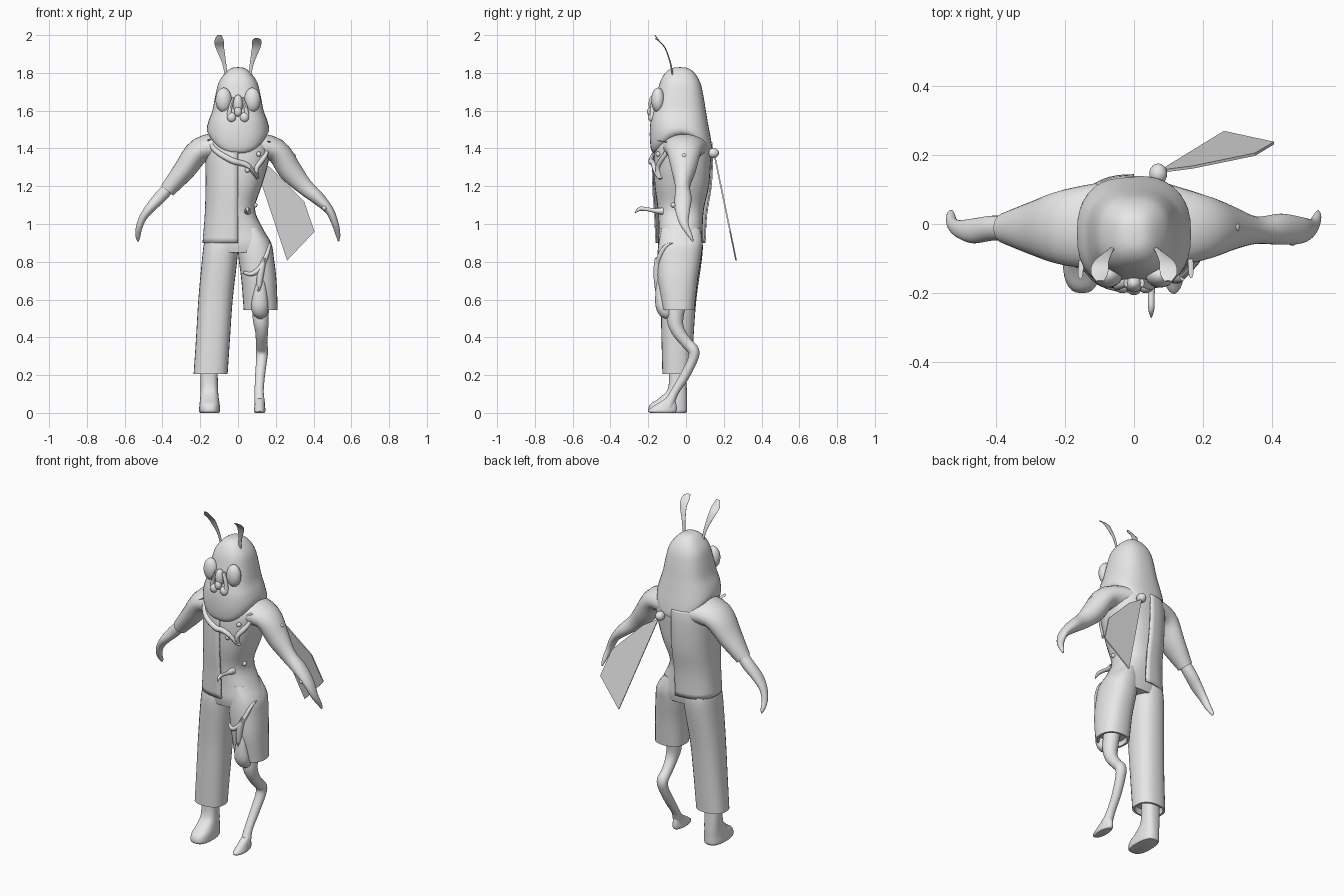
import bpy, bmesh, math
from mathutils import Vector
from mathutils.bvhtree import BVHTree

X, Y, Z = Vector((1, 0, 0)), Vector((0, 1, 0)), Vector((0, 0, 1))
grey = bpy.data.materials.new("plain_grey")
grey.diffuse_color = (0.8, 0.8, 0.8, 1)


def finish(name, bm, angle=40):
    bmesh.ops.recalc_face_normals(bm, faces=bm.faces)
    me = bpy.data.meshes.new(name)
    bm.to_mesh(me)
    bm.free()
    me.materials.append(grey)
    ob = bpy.data.objects.new(name, me)
    bpy.context.collection.objects.link(ob)
    bpy.ops.object.select_all(action='DESELECT')
    ob.select_set(True)
    bpy.context.view_layer.objects.active = ob
    bpy.ops.object.shade_smooth_by_angle(angle=math.radians(angle))
    return ob


def smooth_rows(rows, steps):
    """Catmull-Rom through tuples of numbers."""
    out = []
    for i in range(len(rows) - 1):
        p0, p1, p2 = rows[max(i - 1, 0)], rows[i], rows[i + 1]
        p3 = rows[min(i + 2, len(rows) - 1)]
        for s in range(steps):
            t = s / steps
            out.append([0.5 * (2 * b + (c - a) * t + (2 * a - 5 * b + 4 * c - d) * t * t
                               + (3 * b - a - 3 * c + d) * t ** 3)
                        for a, b, c, d in zip(p0, p1, p2, p3)])
    return out + [list(rows[-1])]


def loft(name, rows, depth=Y, side=None, power=2.0, sides=28, steps=4, arc=None, hem=False):
    """Skin rings (x, y, z, half side, half depth, rim drop); arc leaves the skin open."""
    rows = smooth_rows([tuple(r) + (0,) * (6 - len(r)) for r in rows], steps)
    if hem:  # turn the open end inwards
        x, y, z, a, b, d = rows[-1]
        p = Vector(rows[-1][:3]).lerp(Vector(rows[-2][:3]), 1.0)
        rows += [[x, y, z, a * .86, b * .86, d], [*p, a * .82, b * .82, d]]
    bm = bmesh.new()
    rings = []
    for i, (x, y, z, a, b, drop) in enumerate(rows):
        c = Vector((x, y, z))
        if side is None:
            j = min(i, len(rows) - 3) if hem else i
            t = Vector(rows[min(j + 1, len(rows) - 1)][:3]) - Vector(rows[max(j - 1, 0)][:3])
            ax = t.cross(depth).normalized()
        else:
            ax = side
        ring = []
        for k in range(sides + (1 if arc else 0)):
            g = arc[0] + (arc[1] - arc[0]) * k / sides if arc else 2 * math.pi * k / sides
            co, si = math.cos(g), math.sin(g)
            u = math.copysign(abs(co) ** (2 / power), co)
            v = math.copysign(abs(si) ** (2 / power), si)
            ring.append(bm.verts.new(c + ax * max(a, .0005) * u + depth * max(b, .0005) * v
                                     - Z * drop * abs(si) ** 1.5))
        rings.append(ring)
    for r, q in zip(rings, rings[1:]):
        n = len(r)
        for k in range(n - 1 if arc else n):
            bm.faces.new((r[k], r[(k + 1) % n], q[(k + 1) % n], q[k]))
    if not arc:
        bm.faces.new(rings[0])
        bm.faces.new(rings[-1])
    return finish(name, bm)


def stack(name, rows, **kw):
    """Horizontal rings given as (z, x0, x1, y0, y1[, rim drop])."""
    return loft(name, [((r[1] + r[2]) / 2, (r[3] + r[4]) / 2, r[0], (r[2] - r[1]) / 2,
                        (r[4] - r[3]) / 2, *r[5:]) for r in rows], side=X, **kw)


def ball(name, c, r):
    bm = bmesh.new()
    bmesh.ops.create_uvsphere(bm, u_segments=20, v_segments=12, radius=1)
    for v in bm.verts:
        v.co = Vector(c) + Vector(v.co[i] * r[i] for i in range(3))
    return finish(name, bm)


# Torso and one-sided jacket panel
torso = stack("torso", [
    (1.50, -.08, .08, -.10, .08), (1.46, -.145, .145, -.14, .12), (1.40, -.175, .17, -.165, .135),
    (1.30, -.165, .155, -.17, .13), (1.20, -.16, .125, -.166, .122), (1.08, -.16, .09, -.15, .095),
    (.98, -.165, .13, -.145, .088), (.90, -.175, .175, -.148, .088), (.85, -.17, .175, -.14, .08)],
    power=2.5)
jacket = stack("jacket_panel", [
    (1.43, -.16, .16, -.162, .135), (1.36, -.168, .168, -.175, .14), (1.20, -.168, .168, -.175, .132),
    (1.05, -.172, .172, -.165, .108), (.90, -.184, .184, -.158, .1)],
    power=2.5, arc=(math.pi / 2, math.pi * 1.5))
sol = jacket.modifiers.new("thickness", 'SOLIDIFY')
sol.thickness, sol.offset = .008, 0

# Trouser legs: one long, one cut off at the knee
stack("long_trouser_leg", [
    (.96, -.165, -.01, -.13, .075), (.90, -.18, .0, -.145, .088), (.82, -.19, -.003, -.148, .085),
    (.60, -.21, -.028, -.135, .055), (.40, -.222, -.042, -.13, .04), (.205, -.235, -.055, -.125, .03)],
    power=2.4, hem=True)
short = stack("short_trouser_leg", [
    (.98, .02, .12, -.13, .075), (.90, .0, .175, -.145, .088), (.82, .003, .19, -.152, .08),
    (.70, .018, .204, -.15, .062), (.545, .03, .21, -.125, .045)], power=2.4, hem=True)

# Human foot
stack("foot", [(.24, -.2, -.108, -.09, 0), (.13, -.198, -.106, -.095, .004),
               (.08, -.2, -.102, -.14, .006), (.045, -.204, -.097, -.19, .006),
               (.012, -.206, -.095, -.2, .006), (0, -.2, -.1, -.19, 0)], power=2.6)

# Insect leg and its foot
loft("insect_leg", [
    (.12, -.04, .62, .05, .045), (.12, -.058, .5, .044, .042), (.125, -.04, .43, .035, .034),
    (.125, .005, .37, .03, .03), (.128, .04, .33, .03, .032), (.125, .035, .28, .026, .029),
    (.116, -.01, .19, .025, .026), (.112, -.06, .11, .022, .024), (.115, -.088, .05, .028, .028),
    (.115, -.095, .015, .025, .028)], depth=X)
stack("insect_foot", [(.075, .092, .138, -.11, -.06), (.04, .088, .142, -.165, -.05),
                      (.012, .084, .146, -.202, -.05), (0, .09, .14, -.19, -.06)])

# Sleeved arm with bare forearm
loft("sleeve", [(-.07, -.005, 1.41, .08, .13), (-.2, -.01, 1.39, .068, .11),
                (-.285, -.012, 1.285, .058, .08), (-.375, -.012, 1.177, .041, .044)], hem=True)
loft("sleeved_forearm", [(-.35, -.012, 1.21, .03, .034), (-.41, -.012, 1.145, .033, .036),
                         (-.465, -.02, 1.085, .026, .036), (-.505, -.015, 1.03, .02, .026),
                         (-.525, .0, .975, .017, .02), (-.53, .025, .93, .012, .014),
                         (-.528, .036, .908, .003, .004)])
# Bare arm with swellings
loft("bare_arm", [(.07, -.005, 1.41, .08, .13), (.2, -.01, 1.39, .064, .095),
                  (.275, -.012, 1.285, .062, .065), (.35, -.018, 1.2, .045, .04),
                  (.425, -.015, 1.135, .035, .045), (.485, -.018, 1.07, .023, .038),
                  (.515, -.01, 1.0, .018, .024), (.53, .02, .94, .012, .014),
                  (.532, .036, .908, .003, .004)])

# Head with overhanging neck fold
head = stack("head", [
    (1.83, -.002, .002, -.035, -.03), (1.825, -.035, .035, -.075, .01), (1.80, -.068, .068, -.11, .045),
    (1.75, -.102, .102, -.138, .075), (1.68, -.12, .12, -.155, .092), (1.60, -.136, .136, -.175, .105),
    (1.545, -.156, .156, -.19, .118, .02), (1.50, -.165, .165, -.19, .135, .07),
    (1.475, -.148, .148, -.172, .135, .1), (1.46, -.1, .1, -.1, .08, .085)], power=2.5, sides=36)

# Face: eyes, nose and mouth lobes
ball("nose", (0, -.172, 1.635), (.026, .026, .05))
ball("nose_tip", (0, -.188, 1.595), (.02, .018, .026))
for s, side in ((-1, "left"), (1, "right")):
    ball("eye_" + side, (s * .076, -.148, 1.657), (.043, .036, .065))
    ball("mouth_lobe_" + side, (s * .034, -.18, 1.565), (.024, .02, .026))
    loft("mouth_fold_" + side, [(s * .022, -.17, 1.67, .008, .012), (s * .04, -.175, 1.62, .01, .014),
                                (s * .048, -.178, 1.575, .012, .014)], sides=12)

# Flat curved antennae
for s, side, tip in ((-1, "left", 2.0), (1, "right", 1.983)):
    loft("antenna_" + side, [
        (s * .062, -.07, 1.78, .004, .008), (s * .073, -.082, 1.85, .004, .011),
        (s * .095, -.11, 1.93, .003, .023), (s * .1, -.142, 1.968, .003, .026),
        (s * .098, -.165, tip, .002, .012)], depth=X, sides=10)

# Wing and its root knob
bm = bmesh.new()
outline = [(.075, 1.36), (.17, 1.30), (.35, 1.12), (.405, .96), (.26, .807)]
layers = [[bm.verts.new((x, .148 + (1.36 - z) * .205 + o, z)) for x, z in outline] for o in (0, .008)]
bm.faces.new(layers[0])
bm.faces.new(layers[1])
for k in range(5):
    n = (k + 1) % 5
    bm.faces.new((layers[0][k], layers[0][n], layers[1][n], layers[1][k]))
finish("wing", bm, 20)
ball("wing_root", (.07, .145, 1.375), (.026, .03, .026))

# Raised ridges and warts laid on the front of the body
deps = bpy.context.evaluated_depsgraph_get()
trees = [BVHTree.FromObject(o, deps) for o in (torso, jacket, short)]


def front(x, z):
    hits = [t.ray_cast(Vector((x, -2, z)), Y)[0] for t in trees]
    return min([h.y for h in hits if h] or [-.14])


def ridge(name, pts, r):
    pts = smooth_rows(pts, 4)
    n = len(pts) - 1
    loft(name, [(x, front(x, z) - r * .2, z, r * (.5 + math.sin(math.pi * i / n) * .5), r)
                for i, (x, z) in enumerate(pts)], sides=10, steps=1)


ridge("collar_ridge", [(-.155, 1.45), (-.12, 1.39), (-.03, 1.335), (.05, 1.31), (.105, 1.24)], .016)
ridge("collar_branch", [(.165, 1.44), (.145, 1.365), (.1, 1.30), (.1, 1.25)], .014)
ridge("thigh_ridge", [(.17, .9), (.15, .83), (.115, .765), (.07, .735), (.03, .745)], .014)
ridge("thigh_ridge_drop", [(.14, .82), (.12, .74), (.11, .64)], .018)
loft("thigh_bulge", [(.12, -.135, .74, .012, .012), (.118, -.138, .66, .03, .022),
                     (.115, -.126, .57, .045, .036), (.118, -.108, .52, .036, .034),
                     (.118, -.1, .497, .008, .01)], sides=20)
for i, (x, z) in enumerate([(.11, 1.37), (.05, 1.285), (.09, 1.10)]):
    ball("body_wart_%d" % i, (x, front(x, z) - .004, z), (.013, .013, .013))
for i, c in enumerate([(.245, -.025, 1.412), (.293, -.01, 1.36), (.458, -.05, 1.085)]):
    ball("arm_wart_%d" % i, c, (.013, .013, .013))

# Hooked thorn on the belly
loft("belly_thorn", [(.05, -.12, 1.068, .02, .02), (.05, -.16, 1.07, .013, .014),
                     (.05, -.2, 1.077, .01, .01), (.05, -.245, 1.08, .011, .009),
                     (.05, -.27, 1.058, .002, .002)], depth=X, sides=12)
